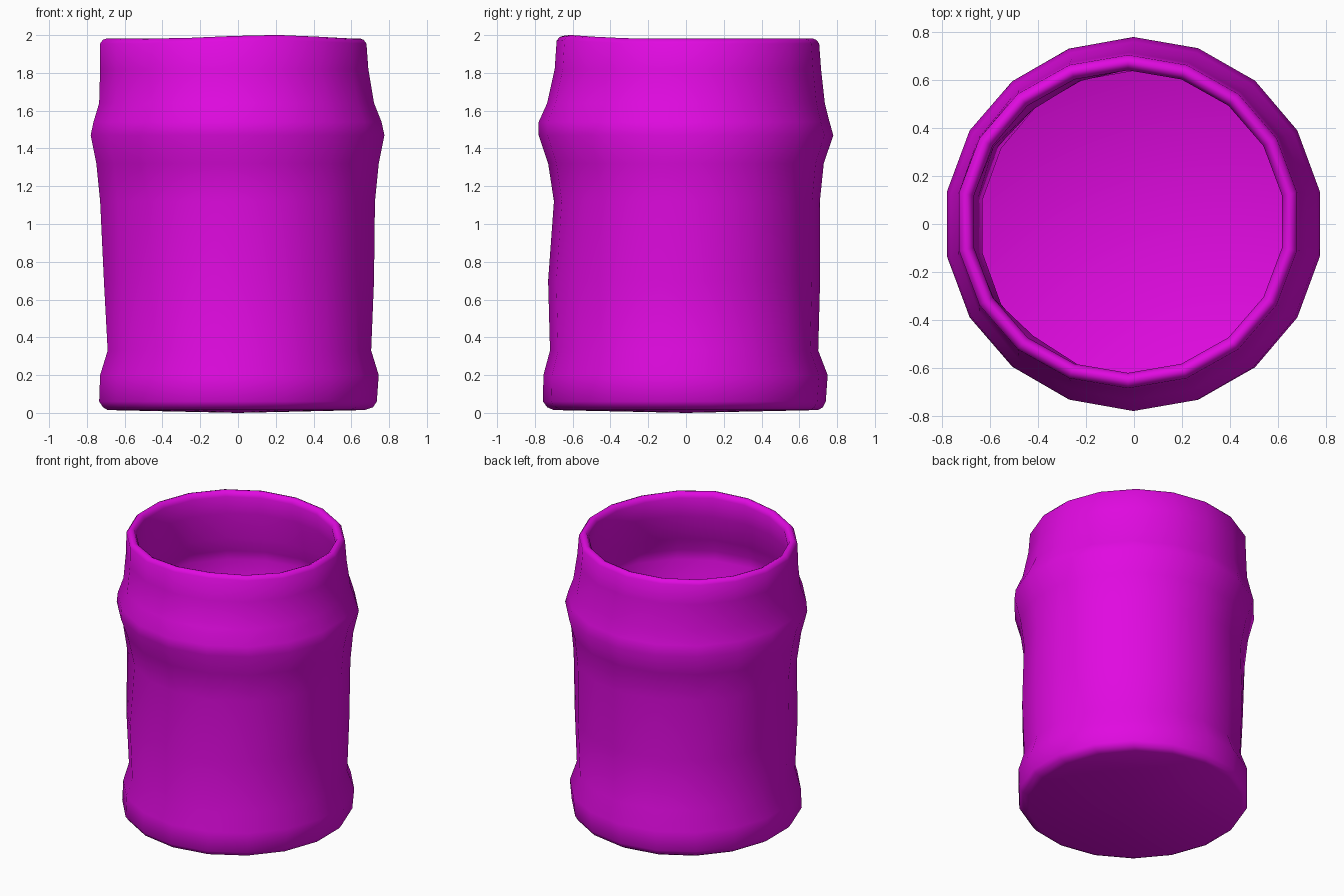
import bpy, bmesh, math

if "Cube" in bpy.data.objects:
    bpy.data.objects.remove(bpy.data.objects["Cube"])

SIDES = 18
WALL = 0.06

# Outer wall rings: z, left x, right x, front y, back y
RINGS = [
    (0.015, -0.69, 0.67, -0.70, 0.70),
    (0.03, -0.715, 0.715, -0.735, 0.725),
    (0.06, -0.735, 0.735, -0.757, 0.74),
    (0.20, -0.73, 0.745, -0.755, 0.75),
    (0.33, -0.69, 0.705, -0.72, 0.70),
    (0.70, -0.71, 0.72, -0.73, 0.71),
    (1.12, -0.73, 0.725, -0.70, 0.71),
    (1.32, -0.75, 0.745, -0.73, 0.73),
    (1.47, -0.78, 0.775, -0.78, 0.78),
    (1.54, -0.765, 0.76, -0.78, 0.76),
    (1.64, -0.735, 0.72, -0.735, 0.735),
    (1.82, -0.73, 0.69, -0.695, 0.715),
    (1.955, -0.73, 0.68, -0.685, 0.705),
]


def bump(a, centre, width):
    d = (a - centre + 180) % 360 - 180
    return math.exp(-(d / width) ** 2)


def add_ring(bm, ring, inset=0.0, z=None):
    z0, xl, xr, yf, yb = ring
    z = z0 if z is None else z
    verts = []
    for i in range(SIDES):
        deg = 10 + 20 * i
        a = math.radians(deg)
        # shallow dents in the middle of the body
        dent = 0.03 * (bump(deg, 125, 20) + bump(deg, 232, 20))
        dent *= math.exp(-((z0 - 1.1) / 0.25) ** 2)
        rx = (xr - xl) / 2 / math.cos(math.radians(10)) - inset - dent
        ry = (yb - yf) / 2 - inset - dent
        # lip rises slightly at the front
        lift = 0.02 * bump(deg, 287, 30) if z > 1.9 else 0
        verts.append(bm.verts.new(((xl + xr) / 2 + rx * math.cos(a),
                                   (yf + yb) / 2 + ry * math.sin(a), z + lift)))
    return verts


bm = bmesh.new()
loops = [add_ring(bm, r) for r in RINGS]
# Rounded lip
top = RINGS[-1]
for inset, z in ((0.015, 1.975), (0.032, 1.981), (0.05, 1.973), (0.064, 1.945)):
    loops.append(add_ring(bm, top, inset, z))
# Inner wall follows the outer one down to the floor
for r in reversed(RINGS[3:-1]):
    loops.append(add_ring(bm, r, WALL))
loops.append(add_ring(bm, RINGS[2], WALL, 0.10))
loops.append(add_ring(bm, RINGS[2], WALL + 0.04, 0.075))

for a, b in zip(loops, loops[1:]):
    for i in range(SIDES):
        j = (i + 1) % SIDES
        bm.faces.new((a[i], a[j], b[j], b[i]))

# Underside and inner floor
for loop, z in ((loops[0], 0.0), (loops[-1], 0.07)):
    c = bm.verts.new((0, 0, z))
    for i in range(SIDES):
        bm.faces.new((loop[i], loop[(i + 1) % SIDES], c))
bmesh.ops.recalc_face_normals(bm, faces=bm.faces)

mesh = bpy.data.meshes.new("open_jar")
bm.to_mesh(mesh)
bm.free()
jar = bpy.data.objects.new("open_jar", mesh)
bpy.context.collection.objects.link(jar)
mat = bpy.data.materials.new("magenta")
mat.diffuse_color = (0.75, 0.003, 0.75, 1)
mat.use_nodes = True
mat.node_tree.nodes["Principled BSDF"].inputs["Base Color"].default_value = mat.diffuse_color
mesh.materials.append(mat)
for p in mesh.polygons:
    p.use_smooth = True
